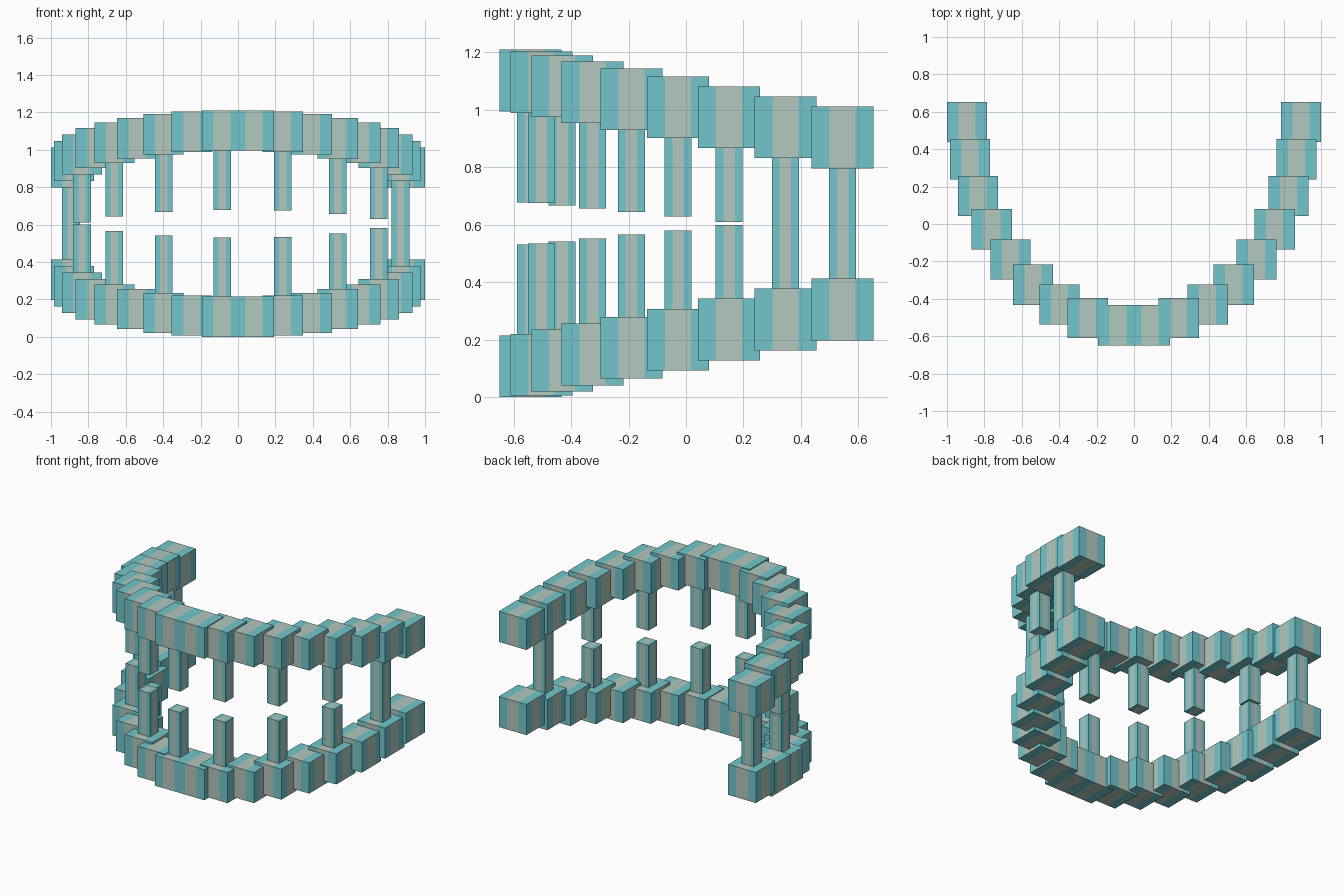
import bpy
import bmesh
from mathutils import Vector, Matrix

if "Cube" in bpy.data.objects:
    bpy.data.objects.remove(bpy.data.objects["Cube"])

MID = 0.605      # height of the mirror plane between the two arches
SIZE = 0.215     # edge of an arch block
TOOTH = 0.094    # width of a tooth
BAND = 0.21      # half width of the pale stripe, as a share of the face


def material(name, rgb):
    m = bpy.data.materials.new(name)
    m.diffuse_color = (*rgb, 1.0)
    m.use_nodes = True
    m.node_tree.nodes["Principled BSDF"].inputs["Base Color"].default_value = m.diffuse_color
    return m


TEAL = material("teal", (0.171, 0.565, 0.61))
PALE = material("pale_grey_green", (0.445, 0.578, 0.508))


def striped_box(name, x, y, z0, z1, width):
    """Box with one pale vertical stripe cut into the middle of each face."""
    bm = bmesh.new()
    bmesh.ops.create_cube(bm, size=1.0)
    for axis in (Vector((1, 0, 0)), Vector((0, 1, 0))):
        for s in (-BAND, BAND):
            bmesh.ops.bisect_plane(bm, geom=bm.verts[:] + bm.edges[:] + bm.faces[:],
                                   plane_co=axis * s, plane_no=axis)
    bm.normal_update()
    for f in bm.faces:
        c = f.calc_center_median()
        across = c.y if abs(f.normal.x) > 0.5 else c.x
        f.material_index = 1 if abs(across) < BAND else 0
    bmesh.ops.transform(bm, verts=bm.verts,
                        matrix=Matrix.Diagonal((width, width, z1 - z0, 1.0)))
    mesh = bpy.data.meshes.new(name)
    bm.to_mesh(mesh)
    bm.free()
    mesh.materials.append(TEAL)
    mesh.materials.append(PALE)
    ob = bpy.data.objects.new(name, mesh)
    ob.location = (x, y, (z0 + z1) / 2)
    bpy.context.collection.objects.link(ob)


# Half arch from the back end to the front: left x, right x, y, outer height from MID
HALF = [
    (-0.893, 0.893, 0.545, 0.407),
    (-0.877, 0.869, 0.346, 0.442),
    (-0.834, 0.826, 0.150, 0.477),
    (-0.760, 0.752, -0.028, 0.512),
    (-0.661, 0.655, -0.190, 0.540),
    (-0.540, 0.533, -0.325, 0.564),
    (-0.398, 0.394, -0.431, 0.585),
    (-0.247, 0.239, -0.503, 0.599),
    (-0.085, 0.085, -0.541, 0.605),
]
arch = [(l, y, h) for l, r, y, h in HALF] + [(r, y, h) for l, r, y, h in reversed(HALF)]

for i, (x, y, h) in enumerate(arch):
    # Arch blocks, above and below
    striped_box("upper_arch_block", x, y, MID + h - SIZE, MID + h, SIZE)
    striped_box("lower_arch_block", x, y, MID - h, MID - h + SIZE, SIZE)
    # A tooth pair on every second block; at the back the pair meets as a pillar
    if i % 2 == 0:
        gap = 0.53 * (h - 0.466)
        root = h - SIZE / 2
        if gap > 0:
            striped_box("upper_tooth", x, y, MID + gap, MID + root, TOOTH)
            striped_box("lower_tooth", x, y, MID - root, MID - gap, TOOTH)
        else:
            striped_box("hinge_pillar", x, y, MID - root, MID + root, TOOTH)
